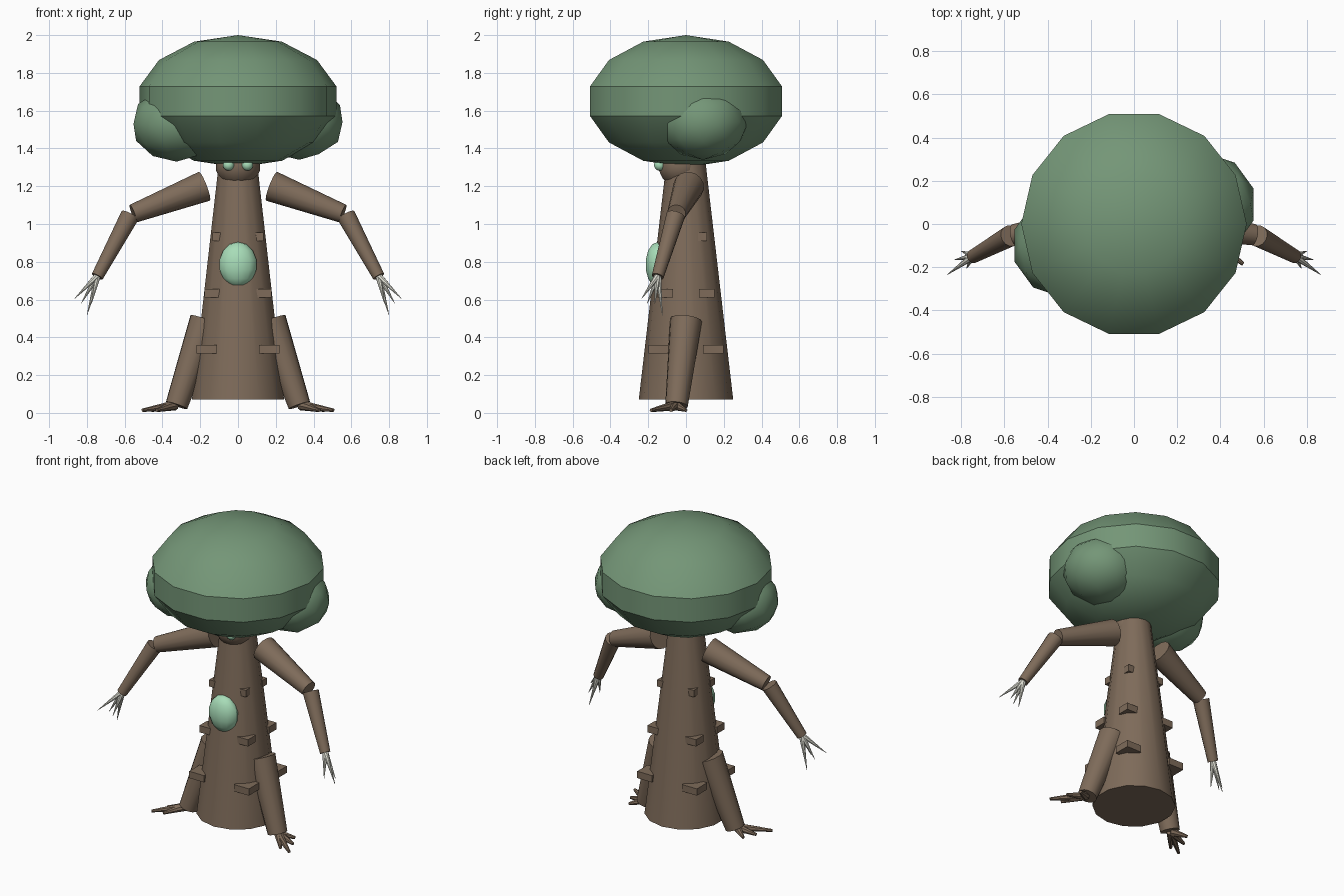
import bpy
import bmesh
import math
from mathutils import Vector, Matrix

if "Cube" in bpy.data.objects:
    bpy.data.objects.remove(bpy.data.objects["Cube"])

SIDES = 14


def material(name, rgb):
    mat = bpy.data.materials.new(name)
    mat.use_nodes = True
    mat.diffuse_color = (*rgb, 1)
    mat.node_tree.nodes["Principled BSDF"].inputs["Base Color"].default_value = (*rgb, 1)
    return mat


bark = material("bark brown", (0.21, 0.148, 0.102))
leaf = material("leaf green", (0.175, 0.305, 0.185))
mint = material("mint green", (0.39, 0.72, 0.48))
bone = material("bone white", (0.72, 0.72, 0.64))


def finish(name, bm, mat, smooth=True):
    mesh = bpy.data.meshes.new(name)
    bmesh.ops.recalc_face_normals(bm, faces=bm.faces)
    bm.to_mesh(mesh)
    bm.free()
    mesh.materials.append(mat)
    if smooth:
        mesh.shade_smooth()
        mesh.set_sharp_from_angle(angle=math.radians(35))
    obj = bpy.data.objects.new(name, mesh)
    bpy.context.scene.collection.objects.link(obj)
    return obj


def ellipsoid(name, center, radii, mat, ico=False):
    bm = bmesh.new()
    if ico:
        bmesh.ops.create_icosphere(bm, subdivisions=2, radius=1)
    else:
        # Quarter turn puts a vertex column on the x axis
        bmesh.ops.create_uvsphere(bm, u_segments=SIDES, v_segments=SIDES // 2, radius=1,
                                  matrix=Matrix.Rotation(math.pi / 2, 4, "Z"))
    bmesh.ops.scale(bm, vec=radii, verts=bm.verts)
    bmesh.ops.translate(bm, vec=center, verts=bm.verts)
    return finish(name, bm, mat)


def limb(name, start, end, r1, r2, mat, sides=SIDES):
    """Tapered cylinder between two points."""
    a, b = Vector(start), Vector(end)
    turn = (b - a).to_track_quat("Z", "Y").to_matrix().to_4x4()
    bm = bmesh.new()
    bmesh.ops.create_cone(bm, cap_ends=True, segments=sides, radius1=r1, radius2=r2,
                          depth=(b - a).length,
                          matrix=Matrix.Translation((a + b) / 2) @ turn)
    return finish(name, bm, mat)


def box(name, center, size):
    bm = bmesh.new()
    bmesh.ops.create_cube(bm, size=1)
    bmesh.ops.scale(bm, vec=size, verts=bm.verts)
    bmesh.ops.translate(bm, vec=center, verts=bm.verts)
    return finish(name, bm, bark, smooth=False)


# Trunk, head and chest gem
limb("trunk", (0, 0, 0.07), (0, 0, 1.4), 0.25, 0.095, bark)
ellipsoid("head", (0, -0.03, 1.31), (0.12, 0.12, 0.115), bark)
ellipsoid("chest_gem", (0, -0.15, 0.785), (0.1, 0.066, 0.12), mint)

# Leafy crown with a bulge on each side
ellipsoid("crown", (0, 0, 1.65), (0.535, 0.535, 0.35), leaf)
ellipsoid("crown_bulge_left", (0.325, 0.09, 1.54), (0.24, 0.24, 0.2), leaf, ico=True)
ellipsoid("crown_bulge_right", (-0.325, -0.1, 1.53), (0.24, 0.24, 0.2), leaf, ico=True)

# Claw and toe tips on the +x side
claw_tips = [(0.865, -0.235, 0.605), (0.775, -0.205, 0.58),
             (0.80, -0.125, 0.515), (0.83, -0.165, 0.58)]
toe_tips = [(0.505, -0.185), (0.43, -0.17), (0.46, -0.08), (0.42, 0.0)]

for side, s in (("left", 1), ("right", -1)):
    def at(x, y, z):
        return (s * x, y, z)

    # Eye
    ellipsoid("eye_" + side, at(0.05, -0.14, 1.312), (0.03, 0.03, 0.03), mint)

    # Arm and claws
    limb("upper_arm_" + side, at(0.178, 0.015, 1.2), at(0.555, -0.05, 1.055), 0.082, 0.05, bark)
    limb("forearm_" + side, at(0.572, -0.055, 1.045), at(0.745, -0.15, 0.722), 0.05, 0.032, bark)
    for i, tip in enumerate(claw_tips):
        limb(f"claw_{side}_{i}", at(0.743, -0.148, 0.728), at(*tip), 0.018, 0.001, bone, 8)

    # Leg and toes
    limb("leg_" + side, at(0.172, 0, 0.49), at(0.325, -0.05, 0.04), 0.085, 0.06, bark)
    for i, (x, y) in enumerate(toe_tips):
        limb(f"toe_{side}_{i}", at(0.335, -0.055, 0.04), at(x, y, 0.014), 0.027, 0.009, bark, 8)

    # Bark ledges at three heights, front and back
    for z, x, y, w in ((0.337, 0.165, 0.145, 0.108), (0.633, 0.138, 0.11, 0.08),
                       (0.933, 0.111, 0.087, 0.046)):
        for face, d in (("front", -1), ("back", 1)):
            box(f"ledge_{side}_{face}", at(x, d * y, z), (w, w, 0.045))
